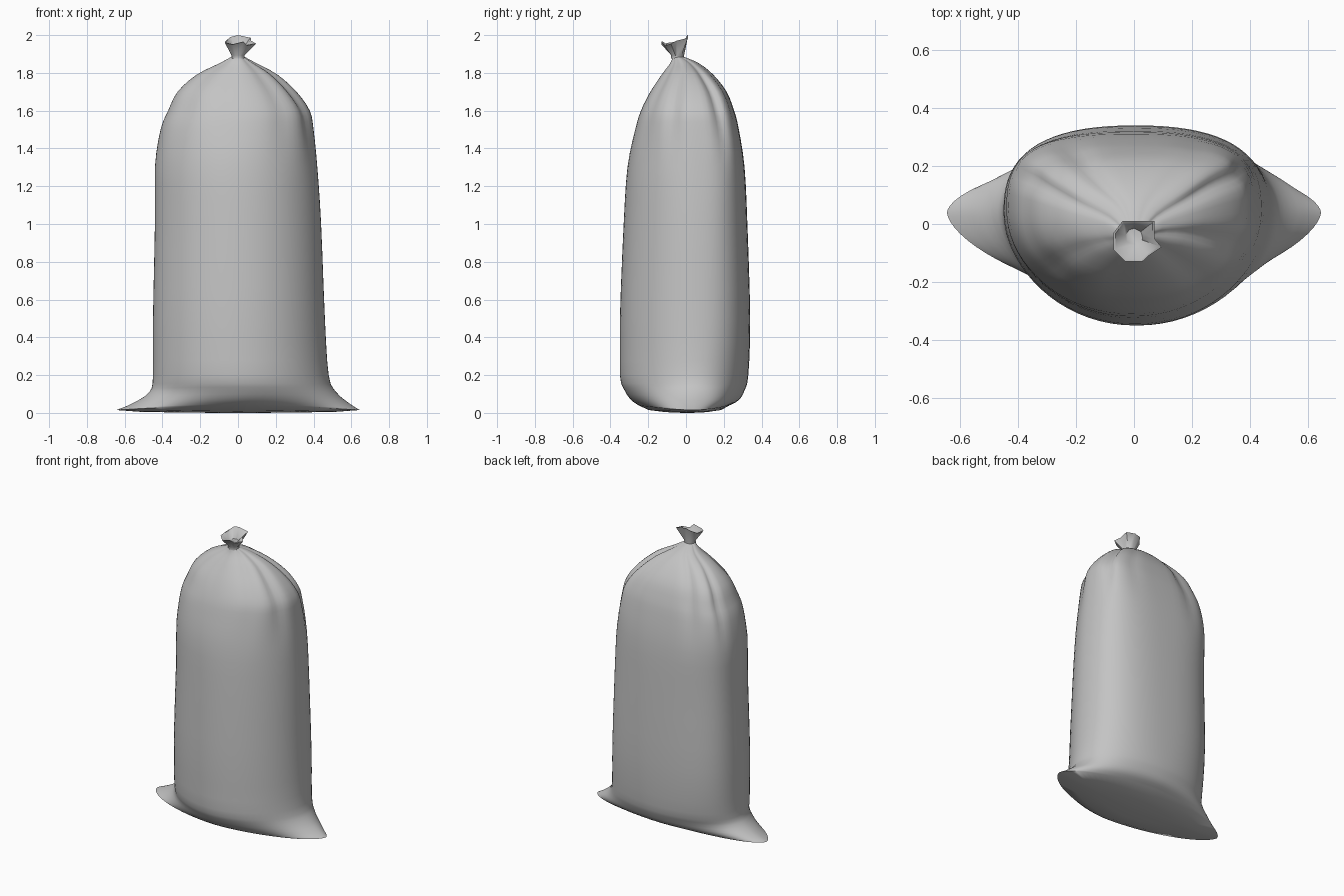
import bpy, bmesh, math
from mathutils import Vector

cube = bpy.data.objects.get("Cube")
if cube:
    bpy.data.objects.remove(cube)

SIDES = 72
STEPS = 3

cloth = bpy.data.materials.new("grey cloth")
cloth.use_nodes = True
colour = (0.55, 0.55, 0.55, 1)
cloth.diffuse_color = colour
cloth.node_tree.nodes["Principled BSDF"].inputs["Base Color"].default_value = colour

# Sack outline by height:
# z, left x, right x, front y, back y, front roundness, back roundness
OUTLINE = [
    (.015, -.645, .645, -.25, .23, 1.7, 1.6),
    (.05, -.56, .59, -.29, .28, 1.75, 1.7),
    (.11, -.47, .52, -.325, .31, 1.9, 1.9),
    (.2, -.45, .48, -.35, .33, 2, 2.1),
    (.5, -.45, .46, -.35, .34, 2.05, 2.3),
    (1, -.44, .44, -.33, .325, 2.05, 2.4),
    (1.3, -.44, .42, -.31, .31, 2.1, 2.6),
    (1.5, -.41, .4, -.27, .28, 2.2, 2.9),
    (1.6, -.37, .38, -.24, .255, 2.2, 3),
    (1.7, -.32, .31, -.19, .215, 2.2, 2.9),
    (1.79, -.22, .21, -.13, .145, 2, 2.5),
    (1.85, -.1, .1, -.085, .07, 2, 2),
    (1.885, -.035, .035, -.07, -.01, 2, 2),
]
# Folds gathered under the tie: direction in degrees, half width, depth
FOLDS = [(25, 9, .14), (65, 8, .04), (115, 9, .12), (160, 8, .09),
         (222, 9, .04), (262, 8, .03), (305, 9, .06), (338, 9, .1)]


def smooth_rows(rows):
    """Catmull-Rom interpolation between the outline rows."""
    out = []
    for i in range(len(rows) - 1):
        a, b, c, d = (rows[max(0, min(len(rows) - 1, i + k))] for k in (-1, 0, 1, 2))
        for s in range(STEPS):
            t = s / STEPS
            out.append([q + t * ((r - p) + t * ((2*p - 5*q + 4*r - o) + t * (3*q - p - 3*r + o))) / 2
                        if abs(r - q) > 1e-6 else q
                        for p, q, r, o in zip(a, b, c, d)])
    return out + [list(rows[-1])]


def power(v, e):
    return math.copysign(abs(v) ** e, v)


def fold_scale(angle, z):
    """Shrink the ring where a fold runs, strongest near the tie."""
    fade = max(0, min(1, (z - 1.25) / .5)) ** 1.5
    total = 0
    for direction, width, depth in FOLDS:
        gap = (math.degrees(angle) - direction + 180) % 360 - 180
        total += depth * math.exp(-(gap / width) ** 2)
    return 1 - fade * total


def sack_ring(row):
    z, left, right, front, back, front_n, back_n = row
    points = []
    for i in range(SIDES):
        t = math.tau * i / SIDES
        c, s = math.cos(t), math.sin(t)
        k = fold_scale(t, z)
        e = 2 / (back_n if s > 0 else front_n)
        x = (left + right) / 2 + k * (right - left) / 2 * power(c, e)
        y = (front + back) / 2 + k * (back - front) / 2 * power(s, e)
        # The side seams sit a little behind the middle
        y += .05 * c * c * min(1, max(0, 1.9 - z) / .5)
        points.append(Vector((x, y, z + .028 * s * s * max(0, 1 - z / .25) ** 2)))
    return points


def loft(name, rings, cap_start, cap_end, angle):
    bm = bmesh.new()
    loops = [[bm.verts.new(p) for p in ring] for ring in rings]
    count = len(loops[0])
    for a, b in zip(loops, loops[1:]):
        for i in range(count):
            j = (i + 1) % count
            bm.faces.new((a[i], a[j], b[j], b[i]))
    for ring, use in ((loops[0][::-1], cap_start), (loops[-1], cap_end)):
        if use:
            bm.faces.new(ring)
    mesh = bpy.data.meshes.new(name)
    bm.to_mesh(mesh)
    bm.free()
    mesh.materials.append(cloth)
    obj = bpy.data.objects.new(name, mesh)
    bpy.context.collection.objects.link(obj)
    bpy.ops.object.select_all(action='DESELECT')
    obj.select_set(True)
    bpy.context.view_layer.objects.active = obj
    bpy.ops.object.shade_smooth_by_angle(angle=math.radians(angle))
    return obj


# Sack body, with a slightly bulging underside inside the bottom seam
body = [sack_ring(row) for row in smooth_rows(OUTLINE)]
centre = Vector((0, .01, 0))
underside = [[centre.lerp(p, f) for p in body[0]] for f in (.1, .45, .8)]
for ring, height in zip(underside, (0, .1, .38)):
    for p, edge in zip(ring, body[0]):
        p.z = edge.z * height
loft("sack_body", underside + body, True, False, 80)

# Gathered mouth above the tie, an open crumpled funnel
RIM = [(.07, -.05, 1.97), (.07, .01, 1.985), (0, .01, 2), (-.04, .01, 1.99),
       (-.07, -.03, 1.965), (-.07, -.09, 1.96), (-.03, -.13, 1.95),
       (.03, -.13, 1.965), (.05, -.11, 1.945), (.095, -.08, 1.955)]
rim = [Vector(p) for p in RIM]
tie = Vector((0, -.045, 1.89))


def neck(radius, z):
    ring = []
    for p in rim:
        d = (p - tie).to_2d().normalized() * radius
        ring.append(Vector((d.x, tie.y + d.y, z)))
    return ring


inner_rim = [p + (tie - p) * .1 + Vector((0, 0, .008)) for p in rim]
loft("sack_mouth", [neck(.036, 1.875), neck(.035, 1.893), rim, inner_rim, neck(.03, 1.925)],
     False, True, 50)
